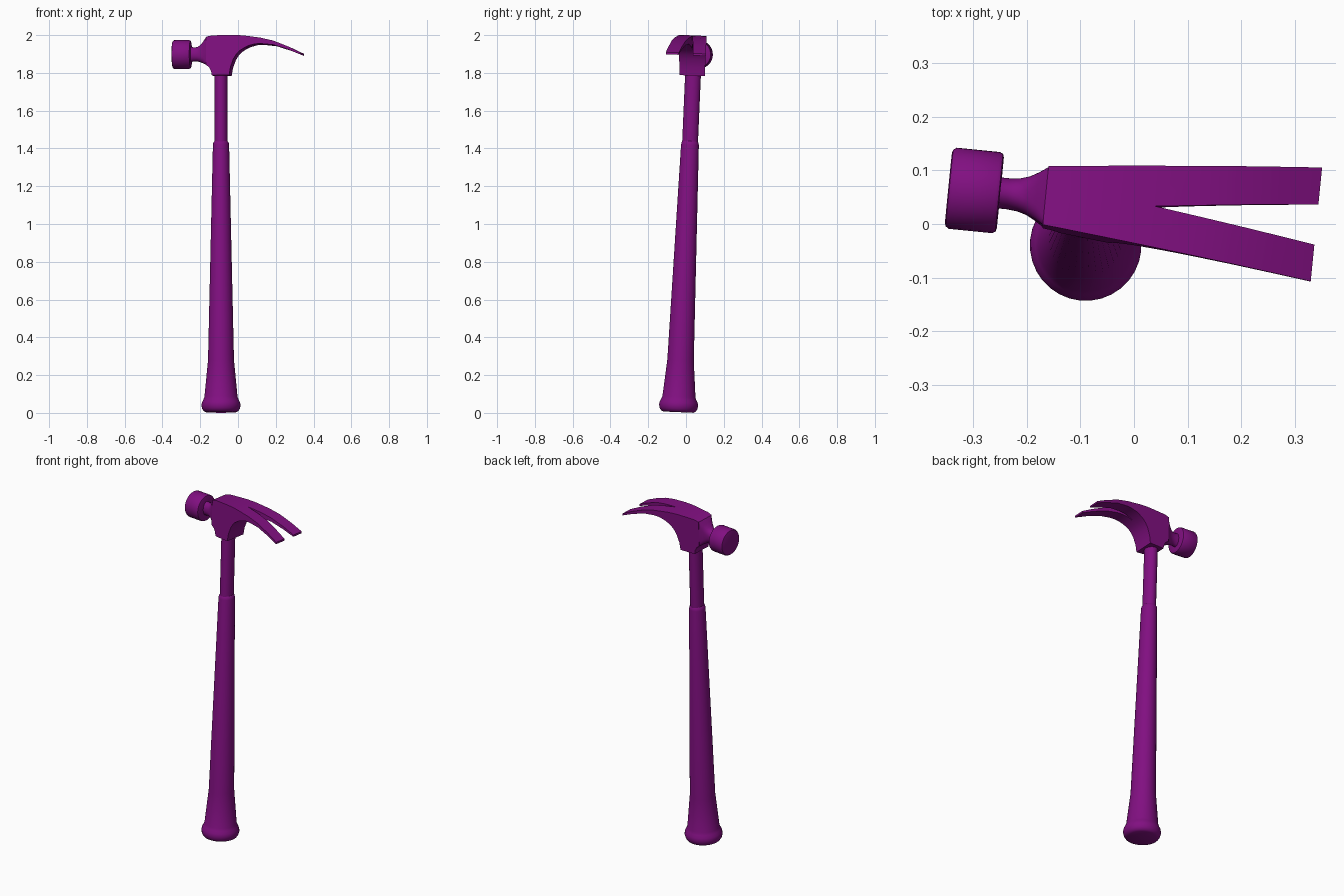
import bpy, bmesh, math
from mathutils import Matrix, Vector

cube = bpy.data.objects.get("Cube")
if cube:
    bpy.data.objects.remove(cube)

purple = bpy.data.materials.new("purple")
purple.use_nodes = True
purple.diffuse_color = (0.22, 0.005, 0.22, 1)
purple.node_tree.nodes["Principled BSDF"].inputs["Base Color"].default_value = (0.22, 0.005, 0.22, 1)

# The whole hammer leans back slightly and is turned a little about its handle
POSE = (Matrix.Translation((-0.09, -0.041, 0))
        @ Matrix.Rotation(math.radians(-2.5), 4, 'X')
        @ Matrix.Rotation(math.radians(-5.7), 4, 'Z'))


def finish(name, bm, angle=35):
    bmesh.ops.remove_doubles(bm, verts=bm.verts, dist=0.0001)
    bmesh.ops.recalc_face_normals(bm, faces=bm.faces)
    bm.transform(POSE)
    mesh = bpy.data.meshes.new(name)
    bm.to_mesh(mesh)
    bm.free()
    mesh.materials.append(purple)
    obj = bpy.data.objects.new(name, mesh)
    bpy.context.collection.objects.link(obj)
    bpy.ops.object.select_all(action='DESELECT')
    obj.select_set(True)
    bpy.context.view_layer.objects.active = obj
    bpy.ops.object.shade_smooth_by_angle(angle=math.radians(angle))


def loft(name, rings, place, sides=32):
    """Rings are (position, half width a, half width b, squareness exponent, centre)."""
    bm = bmesh.new()
    loops = []
    for pos, a, b, power, centre in rings:
        loop = []
        for i in range(sides):
            t = math.tau * i / sides
            c, s = math.cos(t), math.sin(t)
            u = math.copysign(abs(c) ** power, c) * a
            v = math.copysign(abs(s) ** power, s) * b
            loop.append(bm.verts.new(place(pos, u, v, centre)))
        loops.append(loop)
    for low, high in zip(loops, loops[1:]):
        for i in range(sides):
            j = (i + 1) % sides
            bm.faces.new((low[i], low[j], high[j], high[i]))
    bm.faces.new(loops[0])
    bm.faces.new(loops[-1])
    finish(name, bm)


def upright(pos, u, v, centre):
    return Vector((u, v, pos))


def sideways(pos, u, v, centre):
    return Vector((pos, u, v + centre))


# Handle: flared grip with a rounded butt, and an oval shaft
grip = [(0.004, 0.08, 1), (0.01, 0.092, 1), (0.022, 0.1, 1), (0.04, 0.104, 1),
        (0.056, 0.101, 1), (0.07, 0.094, 1), (0.085, 0.088, 1), (0.28, 0.069, 1.02),
        (1.42, 0.043, 1.1), (1.432, 0.041, 1.1), (1.44, 0.035, 1.15)]
loft("grip", [(z, r, r * k, 1, 0) for z, r, k in grip], upright)
loft("shaft", [(z, 0.035, 0.042, 1, 0) for z in (1.42, 1.83)], upright)

# Striking face: short cylinder with softened rims
face = [(-0.257, 0.066), (-0.255, 0.072), (-0.249, 0.076),
        (-0.168, 0.076), (-0.162, 0.073), (-0.16, 0.067)]
loft("striking_face", [(x, r, r, 1, 1.9) for x, r in face], sideways)

# Neck: scooped, changing from round to square where it meets the head
neck = [(-0.165, 0.029, 0.042, 1, 1.9), (-0.145, 0.029, 0.037, 1, 1.9),
        (-0.125, 0.031, 0.038, 0.9, 1.901), (-0.108, 0.036, 0.046, 0.75, 1.904),
        (-0.092, 0.044, 0.059, 0.5, 1.91), (-0.075, 0.054, 0.074, 0.2, 1.916)]
loft("neck", neck, sideways)

# Head and claw: side profile as (x, top, bottom), widening towards the tips
profile = [(-0.075, 1.99, 1.842), (-0.058, 1.995, 1.83), (-0.047, 1.997, 1.81),
           (-0.043, 1.998, 1.787), (0.05, 2.0, 1.787), (0.057, 2.0, 1.83),
           (0.073, 2.0, 1.873), (0.088, 1.999, 1.897), (0.105, 1.998, 1.915),
           (0.13, 1.996, 1.931), (0.153, 1.993, 1.942), (0.187, 1.988, 1.951),
           (0.217, 1.984, 1.953), (0.286, 1.968, 1.946), (0.365, 1.937, 1.921),
           (0.432, 1.905, 1.894)]
SLOT = 0.13
bm = bmesh.new()
for side in (-1, 1):
    sections = []
    for x, top, bottom in profile:
        outer = side * (0.0626 + 0.102 * x)
        inner = side * max(0, (x - SLOT) * 0.125)
        sections.append([bm.verts.new((x, y, z)) for y, z in
                         ((outer, top), (outer, bottom), (inner, bottom), (inner, top))])
    for (x, _, _), a, b in zip(profile, sections, sections[1:]):
        for i in range(4):
            if i == 2 and x < SLOT:
                continue  # solid in front of the slot
            j = (i + 1) % 4
            bm.faces.new((a[i], a[j], b[j], b[i]))
    bm.faces.new(sections[0])
    bm.faces.new(sections[-1])
finish("head_and_claw", bm, 30)
